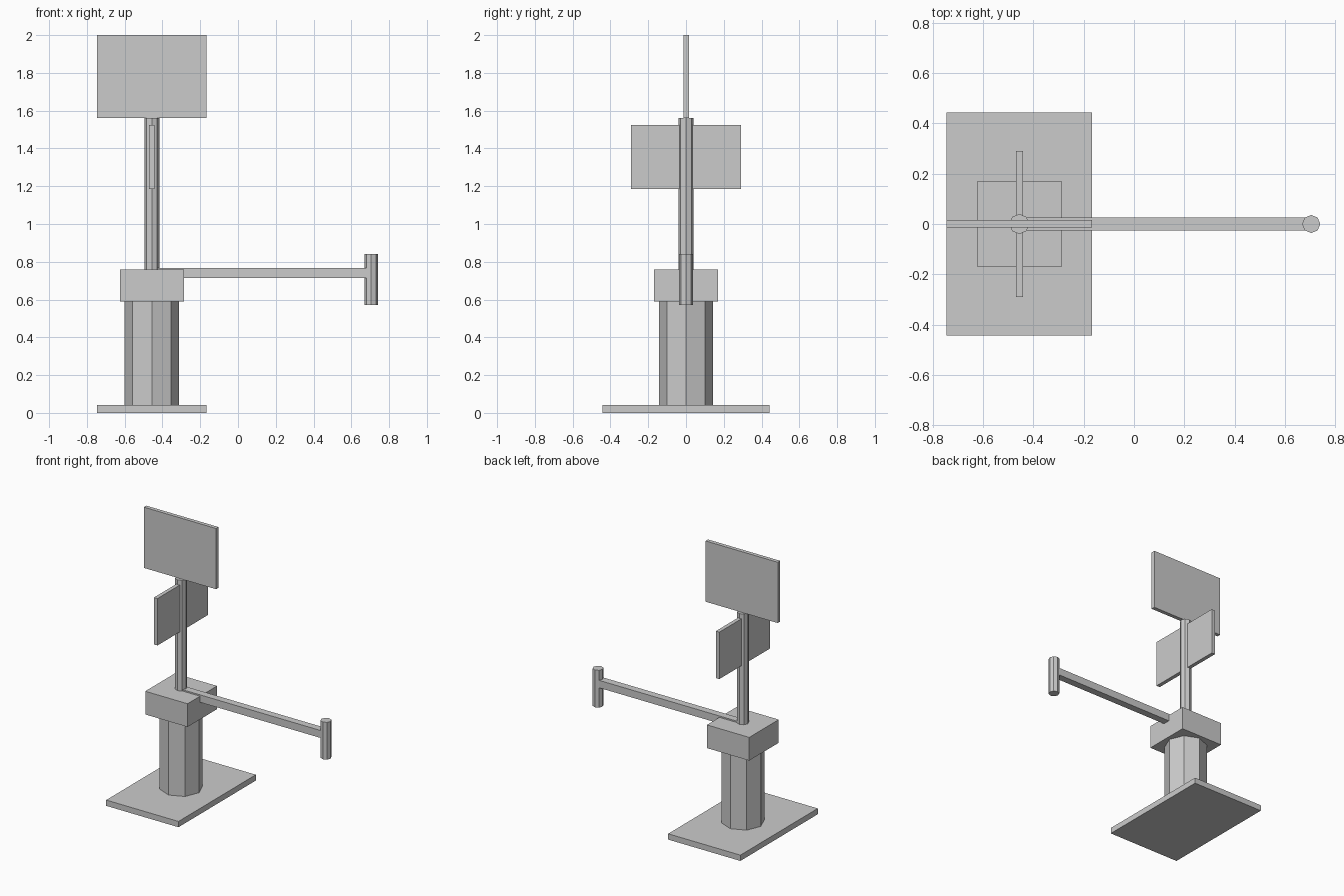
import bpy
import math

if "Cube" in bpy.data.objects:
    bpy.data.objects.remove(bpy.data.objects["Cube"])

grey = bpy.data.materials.new("light grey")
grey.diffuse_color = (0.6, 0.6, 0.6, 1.0)
grey.use_nodes = True
grey.node_tree.nodes["Principled BSDF"].inputs["Base Color"].default_value = grey.diffuse_color

AXIS_X = -0.456  # shared centre line of the upright parts


def box(name, x0, x1, y0, y1, z0, z1):
    """Box given by its limits on each axis."""
    bpy.ops.mesh.primitive_cube_add(
        size=1, location=((x0 + x1) / 2, (y0 + y1) / 2, (z0 + z1) / 2))
    finish(name, (x1 - x0, y1 - y0, z1 - z0))


def octagon_post(name, x, radius, z0, z1):
    """Upright eight-sided post with corners on the axes."""
    bpy.ops.mesh.primitive_cylinder_add(
        vertices=8, radius=radius, depth=z1 - z0, location=(x, 0, (z0 + z1) / 2))
    finish(name, (1, 1, 1))


def finish(name, scale):
    ob = bpy.context.object
    ob.name = name
    ob.scale = scale
    bpy.ops.object.transform_apply(location=False, rotation=False, scale=True)
    ob.data.materials.append(grey)


# Foot and body
box("base_plate", -0.746, -0.167, -0.443, 0.443, 0.0, 0.042)
octagon_post("column", AXIS_X, 0.144, 0.042, 0.59)
box("head_block", -0.625, -0.286, -0.169, 0.169, 0.59, 0.758)

# Mast with two crossed panels
octagon_post("mast", AXIS_X, 0.04, 0.758, 1.56)
box("top_panel", -0.746, -0.167, -0.013, 0.015, 1.56, 2.0)
box("cross_panel", -0.47, -0.442, -0.29, 0.29, 1.185, 1.525)

# Side arm with grip
box("arm", AXIS_X, 0.69, -0.026, 0.026, 0.714, 0.768)
octagon_post("grip", 0.705, 0.036, 0.57, 0.84)
